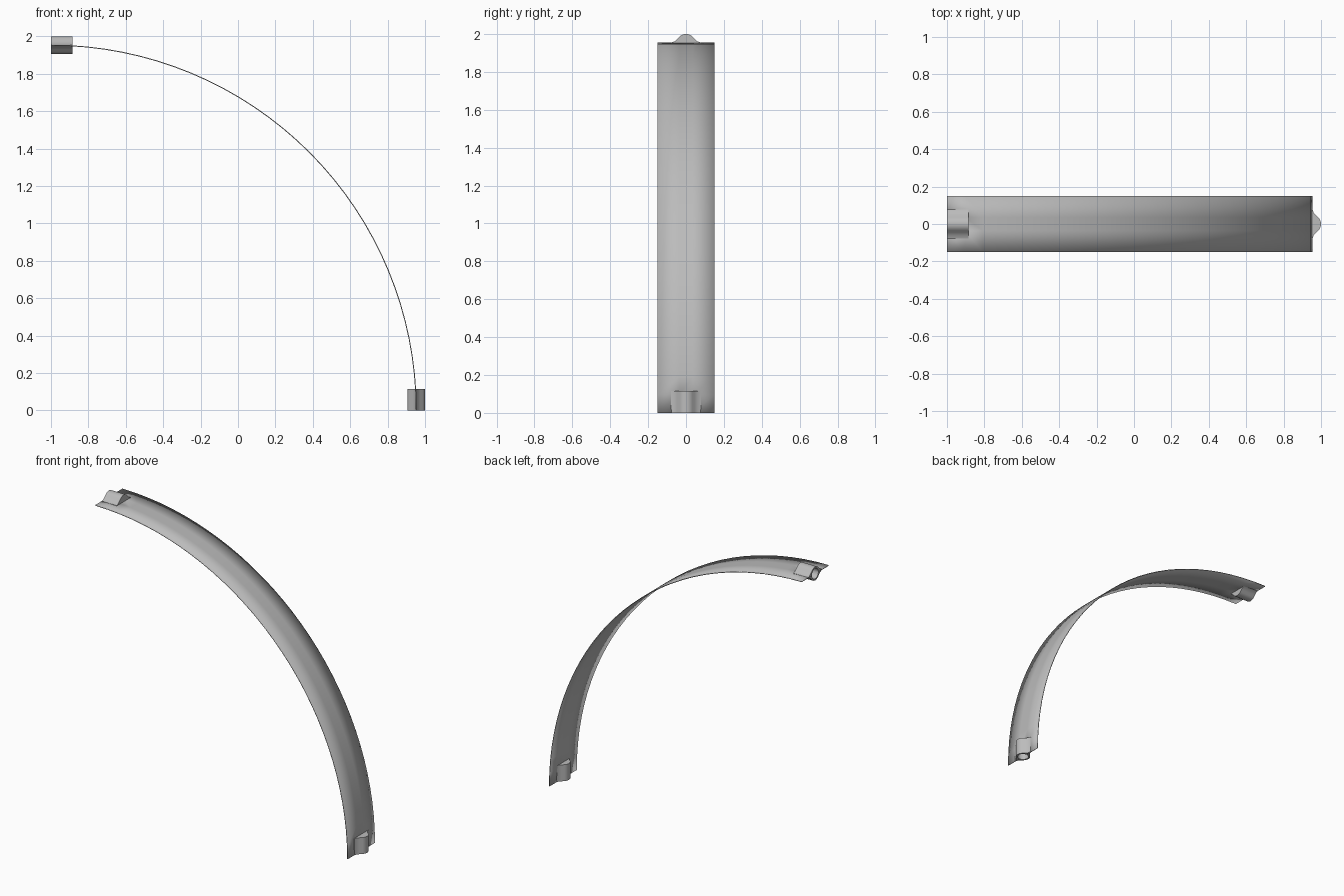
import bpy, bmesh, math
from mathutils import Matrix, Vector

if "Cube" in bpy.data.objects:
    bpy.data.objects.remove(bpy.data.objects["Cube"])

RADIUS, HALF_WIDTH, THICK = 1.953, 0.15, 0.005
SEGMENTS = 32
HOLE, TUBE, LENGTH = 0.036, 0.047, 0.115
DEPTH = RADIUS * math.sin(math.pi / 2 / SEGMENTS)

grey = bpy.data.materials.new("plain grey")
grey.use_nodes = True
colour = (0.5, 0.5, 0.5, 1)
grey.diffuse_color = colour
grey.node_tree.nodes["Principled BSDF"].inputs["Base Color"].default_value = colour


def finish(name, bm, angle):
    bmesh.ops.recalc_face_normals(bm, faces=bm.faces)
    mesh = bpy.data.meshes.new(name)
    bm.to_mesh(mesh)
    bm.free()
    mesh.materials.append(grey)
    obj = bpy.data.objects.new(name, mesh)
    bpy.context.collection.objects.link(obj)
    bpy.ops.object.select_all(action="DESELECT")
    obj.select_set(True)
    bpy.context.view_layer.objects.active = obj
    bpy.ops.object.shade_smooth_by_angle(angle=math.radians(angle))
    return obj


# Quarter-circle band, slotted at both ends where the sockets are bored
bm = bmesh.new()
columns = (-HALF_WIDTH, -HOLE, HOLE, HALF_WIDTH)
rows = []
for i in range(SEGMENTS + 1):
    a = math.pi / 2 * i / SEGMENTS
    rows.append([bm.verts.new((RADIUS * math.cos(a) - 1, y, RADIUS * math.sin(a)))
                 for y in columns])
for i in range(SEGMENTS):
    for j in range(3):
        if j == 1 and i in (0, SEGMENTS - 1):
            continue
        bm.faces.new((rows[i][j], rows[i][j + 1], rows[i + 1][j + 1], rows[i + 1][j]))
band = finish("curved_band", bm, 30)
solid = band.modifiers.new("thickness", "SOLIDIFY")
solid.thickness = THICK
solid.offset = 0


# Socket outline: round tube above and below, with concave flares at the sides
def outline():
    quarter = [Vector((0.078, 0.002)), Vector((0.06, 0.008)), Vector((0.045, 0.021))]
    for k in range(7):
        a = math.radians(45 + 7.5 * k)
        quarter.append(Vector((TUBE * math.cos(a), TUBE * math.sin(a))))
    top = quarter + [Vector((-p.x, p.y)) for p in reversed(quarter[:-1])]
    return top + [-p for p in top]


def socket(name, matrix):
    bm = bmesh.new()
    shape = outline()
    bore = [p.normalized() * HOLE for p in shape]
    # From closed inner end, along the outside, round the rim and into the bore
    loops = [[bm.verts.new((p.x, p.y, z)) for p in pts] for pts, z in
             ((shape, LENGTH), (shape, 0), (bore, 0), (bore, DEPTH))]
    n = len(shape)
    for a, b in zip(loops, loops[1:]):
        for i in range(n):
            j = (i + 1) % n
            bm.faces.new((a[i], a[j], b[j], b[i]))
    bm.faces.new(loops[0])
    bm.faces.new(loops[-1])
    bm.transform(matrix)
    finish(name, bm, 35)


def frame(side, out, axis, origin):
    m = Matrix((side, out, axis)).transposed().to_4x4()
    m.translation = origin
    return m


socket("lower_socket", frame((0, 1, 0), (1, 0, 0), (0, 0, 1), (RADIUS - 1, 0, 0)))
socket("upper_socket", frame((0, 1, 0), (0, 0, 1), (1, 0, 0), (-1, 0, RADIUS)))
